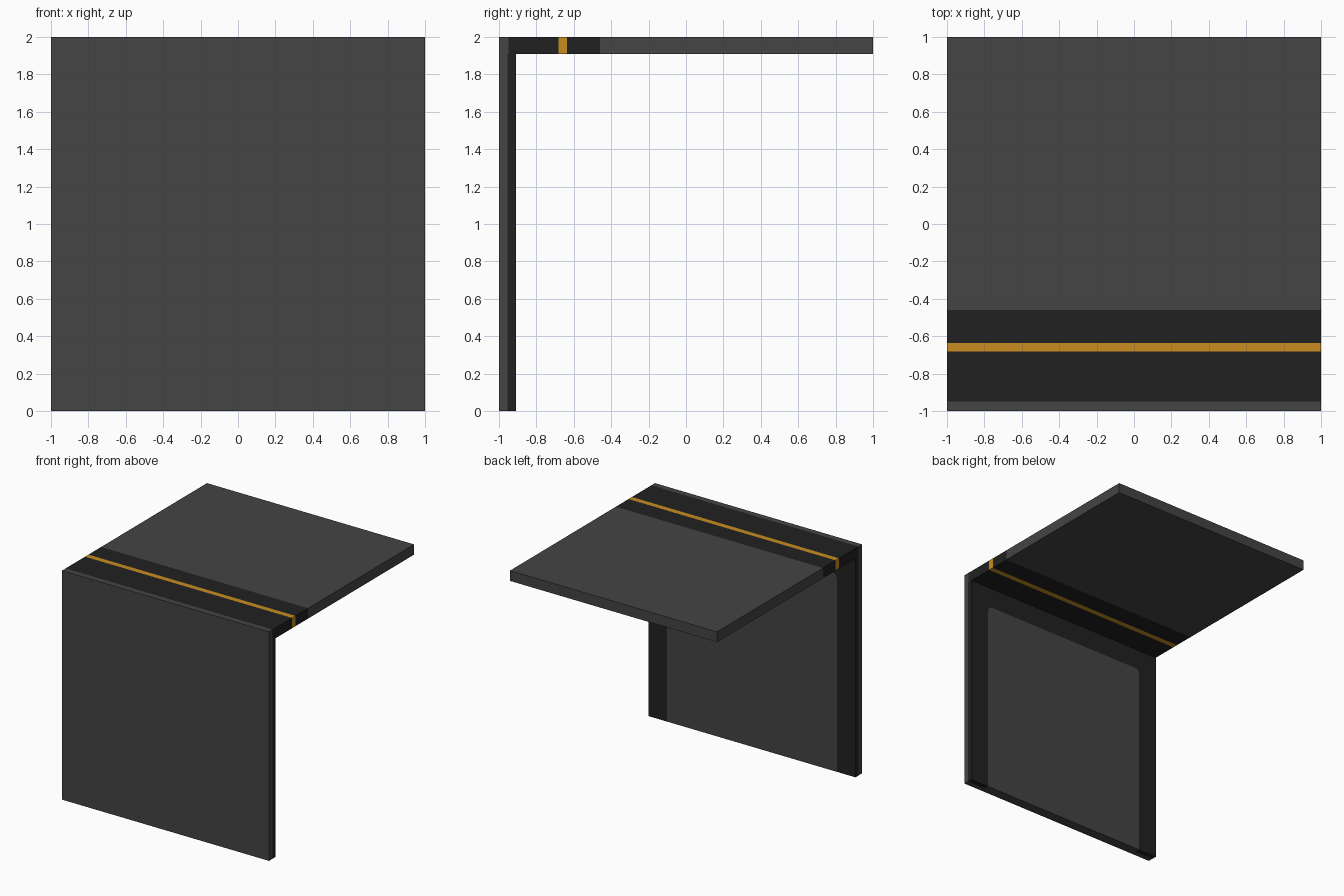
import bpy, bmesh, math

if "Cube" in bpy.data.objects:
    bpy.data.objects.remove(bpy.data.objects["Cube"])


def material(name, rgb):
    m = bpy.data.materials.new(name)
    m.diffuse_color = (*rgb, 1)
    m.use_nodes = True
    m.node_tree.nodes["Principled BSDF"].inputs["Base Color"].default_value = m.diffuse_color
    return m


GREY = material("mid_grey", (0.058, 0.058, 0.058))
DARK = material("near_black", (0.0152, 0.0152, 0.0152))
GOLD = material("golden_orange", (0.578, 0.265, 0.0152))


def prism(name, outline, axis, a, b, mat):
    """Extrude a 2D outline along an axis: 'x' takes (y, z), 'y' takes (x, z)."""
    def place(p, d):
        return (d, p[0], p[1]) if axis == "x" else (p[0], d, p[1])
    bm = bmesh.new()
    face = bm.faces.new([bm.verts.new(place(p, a)) for p in outline])
    ext = bmesh.ops.extrude_face_region(bm, geom=[face])
    for v in ext["geom"]:
        if isinstance(v, bmesh.types.BMVert):
            v.co["xyz".index(axis)] = b
    bmesh.ops.recalc_face_normals(bm, faces=bm.faces)
    me = bpy.data.meshes.new(name)
    bm.to_mesh(me)
    bm.free()
    me.materials.append(mat)
    ob = bpy.data.objects.new(name, me)
    bpy.context.collection.objects.link(ob)
    return ob


def slab(name, y0, y1, z0, z1, mat):
    return prism(name, [(y0, z0), (y1, z0), (y1, z1), (y0, z1)], "x", -1, 1, mat)


# Front sheet, slightly thicker where it meets the top plate
prism("front_sheet", [(-1, 0), (-0.955, 0), (-0.955, 1.91), (-0.95, 1.91),
                      (-0.95, 2), (-1, 2)], "x", -1, 1, GREY)

# Top plate in bands
slab("top_band_front", -0.95, -0.682, 1.91, 2, DARK)
slab("top_stripe", -0.682, -0.635, 1.91, 2, GOLD)
slab("top_band_back", -0.635, -0.46, 1.91, 2, DARK)
slab("top_plate", -0.46, 1, 1.91, 2, GREY)

# Arch outline with rounded upper corners, shared by the frame and its infill
W, H, R = 0.82, 1.73, 0.045
arch = [(W, 0)]
for cx, start in ((W - R, 0), (R - W, 90)):
    for i in range(5):
        t = math.radians(start + i * 22.5)
        arch.append((cx + R * math.cos(t), H - R + R * math.sin(t)))
arch.append((-W, 0))

# Dark back frame around a flush grey panel
prism("back_frame", arch + [(-1, 0), (-1, 1.91), (1, 1.91), (1, 0)],
      "y", -0.955, -0.91, DARK)
prism("back_panel", arch, "y", -0.955, -0.91, GREY)
